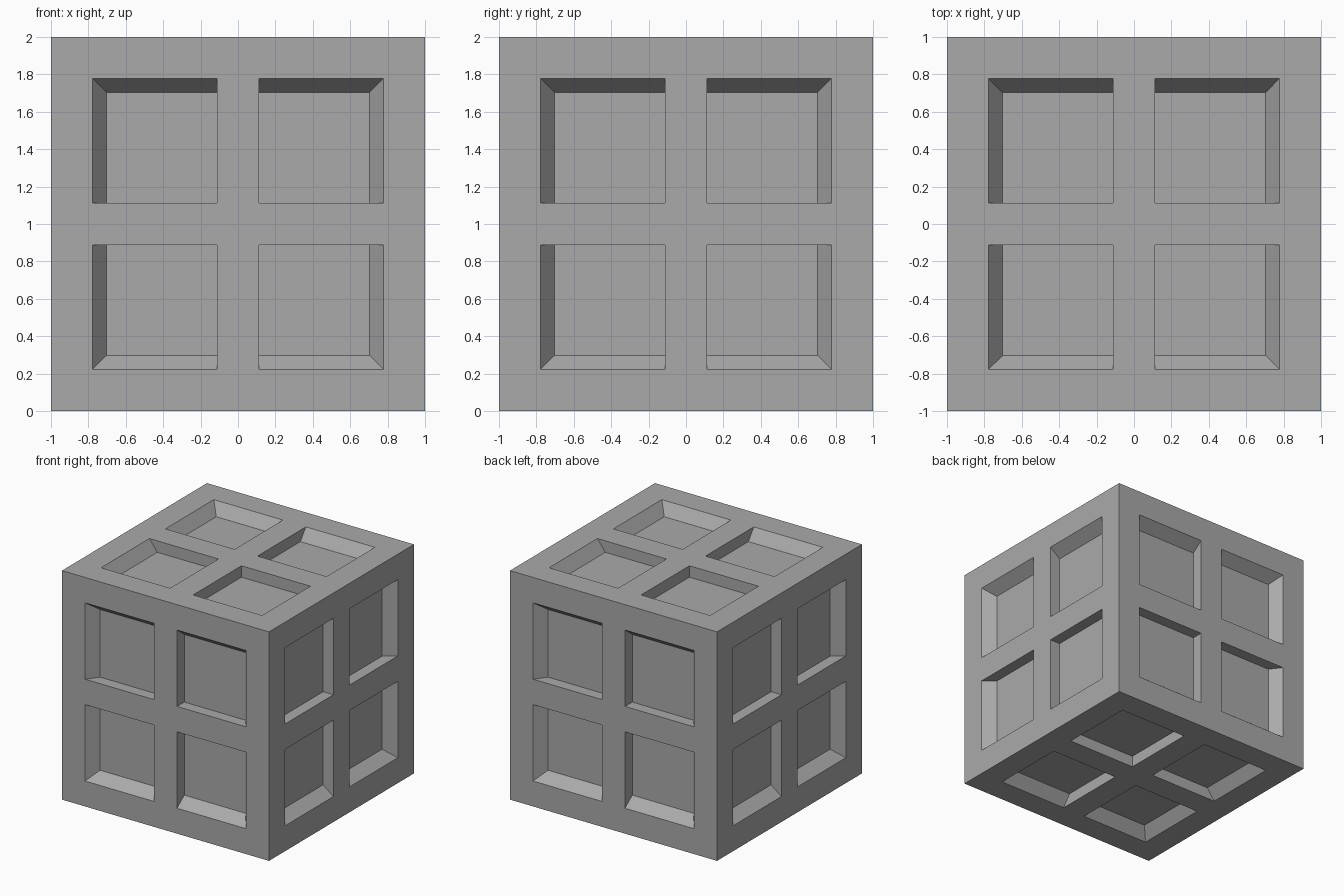
import bpy, bmesh
from math import pi
from mathutils import Matrix

cube = bpy.data.objects.get("Cube")
if cube:
    bpy.data.objects.remove(cube, do_unlink=True)

OUTER, INNER = 0.778, 0.111   # opening limits on each side
FLOOR, DEPTH = 0.702, 0.1     # outer floor limit and recess depth
CUTS = [-1, -OUTER, -INNER, INNER, OUTER, 1]

grey = bpy.data.materials.new("mid grey")
grey.use_nodes = True
colour = (0.4, 0.4, 0.4, 1)
grey.diffuse_color = colour
grey.node_tree.nodes["Principled BSDF"].inputs["Base Color"].default_value = colour


def corners(xs, ys, z):
    return [(xs[0], ys[0], z), (xs[1], ys[0], z), (xs[1], ys[1], z), (xs[0], ys[1], z)]


def pull_in(span):
    """Move only the outer limit of a recess inwards, for its sloping walls."""
    return [max(-FLOOR, min(FLOOR, v)) for v in span]


def add_panel(bm, turn):
    """One side of the block: a flat frame and cross with four recesses."""
    def add(points):
        return [bm.verts.new(turn @ Matrix.Translation(p).translation) for p in points]

    for i in range(5):
        for j in range(5):
            xs, ys = CUTS[i:i + 2], CUTS[j:j + 2]
            rim = add(corners(xs, ys, 1))
            if i in (1, 3) and j in (1, 3):
                floor = add(corners(pull_in(xs), pull_in(ys), 1 - DEPTH))
                bm.faces.new(floor)
                for k in range(4):
                    n = (k + 1) % 4
                    bm.faces.new((rim[k], rim[n], floor[n], floor[k]))
            else:
                bm.faces.new(rim)


# Six equal sides: top, four around, bottom
bm = bmesh.new()
for k in range(4):
    add_panel(bm, Matrix.Rotation(k * pi / 2, 4, 'X'))
for sign in (-1, 1):
    add_panel(bm, Matrix.Rotation(sign * pi / 2, 4, 'Y'))
bmesh.ops.remove_doubles(bm, verts=bm.verts, dist=0.0005)
bmesh.ops.recalc_face_normals(bm, faces=bm.faces)
bmesh.ops.translate(bm, verts=bm.verts, vec=(0, 0, 1))

mesh = bpy.data.meshes.new("recessed_block")
bm.to_mesh(mesh)
bm.free()
mesh.materials.append(grey)
block = bpy.data.objects.new("recessed_block", mesh)
bpy.context.collection.objects.link(block)
